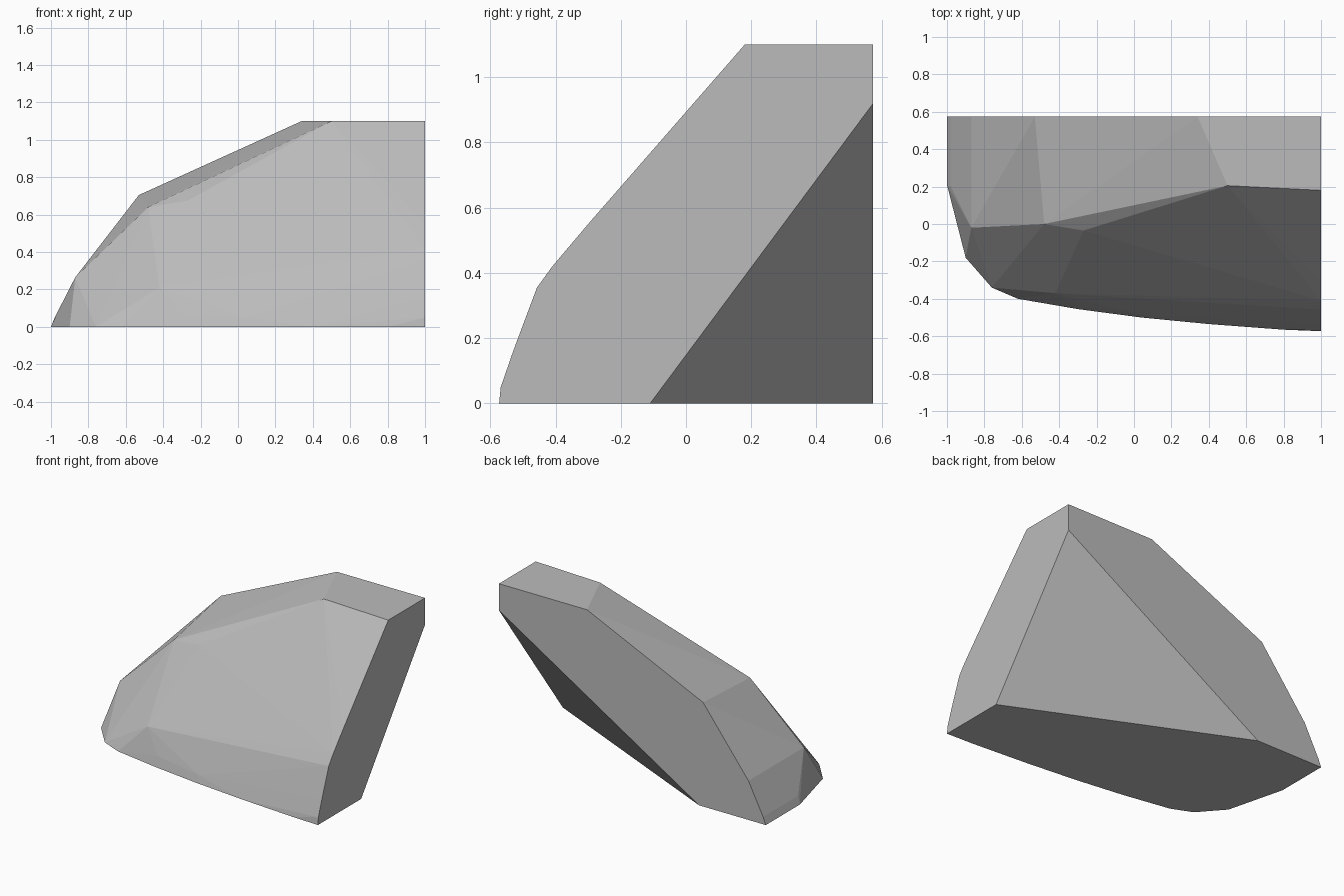
import bpy, bmesh, math
from mathutils import Vector

if "Cube" in bpy.data.objects:
    bpy.data.objects.remove(bpy.data.objects["Cube"])

BACK, RIGHT = 0.574, 1.0

# One flat stone colour
stone = bpy.data.materials.new("stone_grey")
stone.diffuse_color = (0.5, 0.5, 0.5, 1)
stone.use_nodes = True
stone.node_tree.nodes["Principled BSDF"].inputs["Base Color"].default_value = stone.diffuse_color

# Footprint on the ground (x, y), from back left round to the right side
footprint = [(-1, BACK), (-1, 0.21), (-0.9, -0.18), (-0.76, -0.34), (-0.62, -0.4),
             (-0.3, -0.455), (0.04, -0.5), (0.4, -0.535), (0.8, -0.565),
             (RIGHT, -0.573), (RIGHT, BACK)]
# Flat back wall outline (x, z)
back = [(-0.98, 0.05), (-0.87, 0.265), (-0.53, 0.705), (0.34, 1.1), (RIGHT, 1.1)]
# Flat right wall outline (y, z)
right = [(0.18, 1.1), (-0.3, 0.55), (-0.41, 0.42), (-0.457, 0.355),
         (-0.53, 0.16), (-0.568, 0.05)]
# Free corners of the weathered front
corners = [(0.5, 0.205, 1.1), (-0.27, -0.035, 0.675), (-0.48, 0, 0.64),
           (-0.87, -0.02, 0.265), (-0.98, 0.2, 0.05), (-0.42, -0.37, 0.21),
           (-0.3, -0.435, 0.07), (0.04, -0.485, 0.05)]

points = [(x, y, 0) for x, y in footprint]
points += [(x, BACK, z) for x, z in back]
points += [(RIGHT, y, z) for y, z in right]
points += corners

# Faceted boulder wrapped around the corners
bm = bmesh.new()
for p in points:
    bm.verts.new(p)
hull = bmesh.ops.convex_hull(bm, input=bm.verts)
loose = {g for g in hull["geom_interior"] + hull["geom_unused"]
         if isinstance(g, bmesh.types.BMVert)}
bmesh.ops.delete(bm, geom=list(loose), context='VERTS')

# Slanted undercut removing the lower back right corner
a, b, c = Vector((RIGHT, -0.11, 0)), Vector((-0.5, BACK, 0)), Vector((RIGHT, BACK, 0.92))
normal = (b - a).cross(c - a)
if normal.dot(Vector((RIGHT, BACK, 0)) - a) < 0:
    normal.negate()
cut = bmesh.ops.bisect_plane(bm, geom=bm.verts[:] + bm.edges[:] + bm.faces[:],
                             plane_co=a, plane_no=normal.normalized(), clear_outer=True)
rim = [g for g in cut["geom_cut"] if isinstance(g, bmesh.types.BMEdge)]
bmesh.ops.contextual_create(bm, geom=rim)

# Merge flat triangles into clean facets
bmesh.ops.dissolve_limit(bm, angle_limit=math.radians(0.5), verts=bm.verts, edges=bm.edges)
bmesh.ops.recalc_face_normals(bm, faces=bm.faces)

mesh = bpy.data.meshes.new("boulder")
bm.to_mesh(mesh)
bm.free()
mesh.materials.append(stone)
bpy.context.collection.objects.link(bpy.data.objects.new("boulder", mesh))
